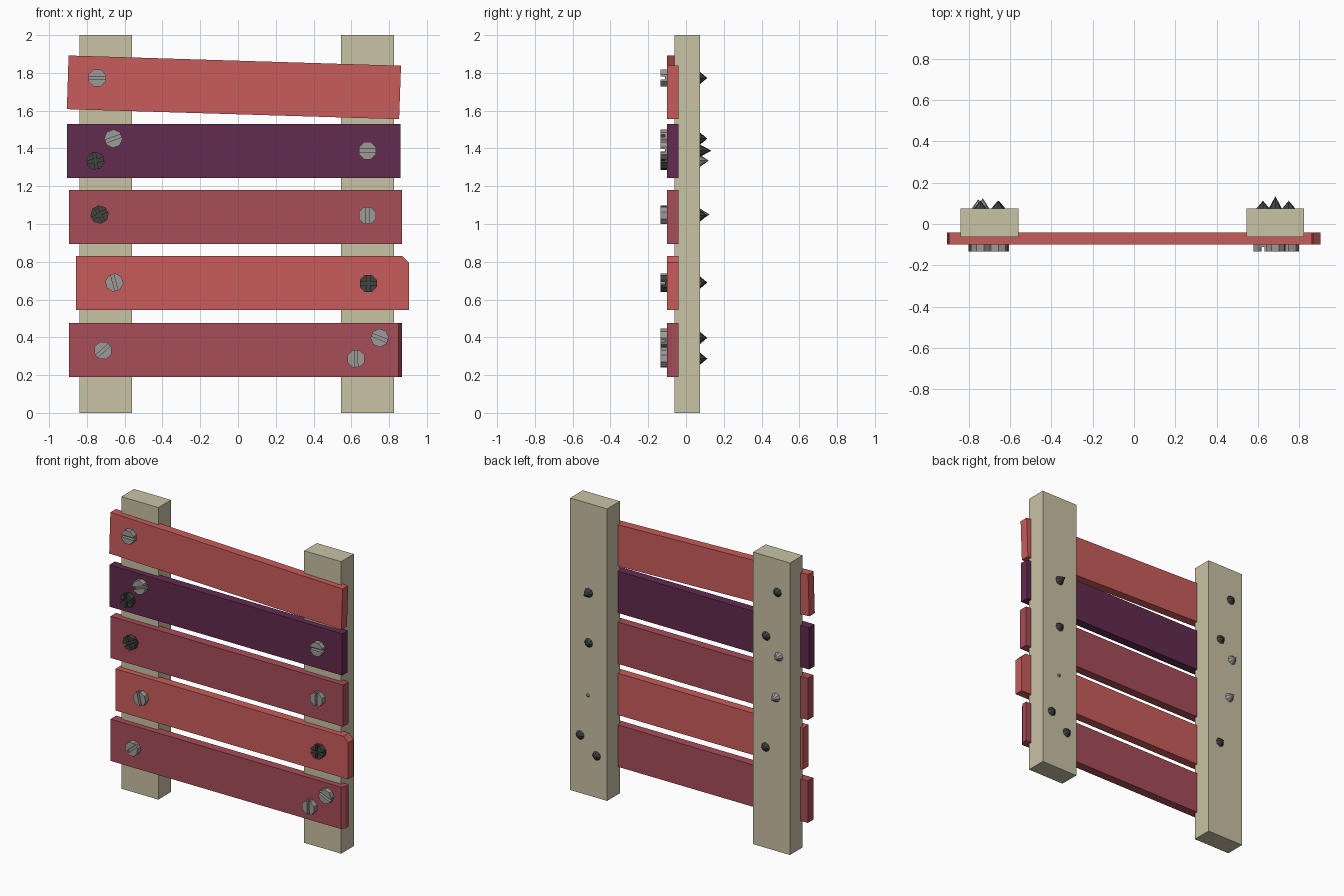
import bpy, bmesh, math
from mathutils import Matrix, Vector

if "Cube" in bpy.data.objects:
    bpy.data.objects.remove(bpy.data.objects["Cube"])


def material(name, rgb):
    m = bpy.data.materials.new(name)
    m.diffuse_color = (*rgb, 1)
    m.use_nodes = True
    m.node_tree.nodes["Principled BSDF"].inputs["Base Color"].default_value = m.diffuse_color
    return m


TAN = material("tan_wood", (0.584, 0.54, 0.376))
RED = material("red_paint", (0.584, 0.107, 0.104))
CRIMSON = material("crimson_paint", (0.392, 0.074, 0.098))
PURPLE = material("purple_paint", (0.124, 0.024, 0.078))
STEEL = material("steel", (0.34, 0.33, 0.32))
DARK = material("dark_iron", (0.055, 0.055, 0.05))


def finish(bm, name, mat):
    bmesh.ops.recalc_face_normals(bm, faces=bm.faces)
    me = bpy.data.meshes.new(name)
    bm.to_mesh(me)
    bm.free()
    me.materials.append(mat)
    ob = bpy.data.objects.new(name, me)
    bpy.context.collection.objects.link(ob)
    return ob


def prism(name, mat, pts, lo, hi, axis="Y"):
    """Extrude an xz outline along y, or an xy outline along z."""
    bm = bmesh.new()
    to3d = (lambda a, b: (a, lo, b)) if axis == "Y" else (lambda a, b: (a, b, lo))
    face = bm.faces.new([bm.verts.new(to3d(*p)) for p in pts])
    new = bmesh.ops.extrude_face_region(bm, geom=[face])["geom"]
    move = (0, hi - lo, 0) if axis == "Y" else (0, 0, hi - lo)
    bmesh.ops.translate(bm, vec=move, verts=[v for v in new if isinstance(v, bmesh.types.BMVert)])
    return finish(bm, name, mat)


def rect(x0, x1, z0, z1):
    return [(x0, z0), (x1, z0), (x1, z1), (x0, z1)]


# Upright posts
prism("left_post", TAN, rect(-0.84, -0.56, 0, 2), -0.062, 0.075)
prism("right_post", TAN, rect(0.545, 0.825, 0, 2), -0.062, 0.075)

# Cross boards, bottom to top
F, B = -0.1, -0.04
prism("bottom_board", CRIMSON,
      [(-0.895, F), (0.85, F), (0.867, F + 0.025), (0.867, B), (-0.895, B)], 0.19, 0.477, "Z")
prism("second_board", RED,
      [(-0.858, 0.545), (0.905, 0.545), (0.905, 0.795), (0.87, 0.831), (-0.858, 0.831)], F, B)
prism("middle_board", CRIMSON, rect(-0.895, 0.867, 0.895, 1.181), F, B)
prism("fourth_board", PURPLE, rect(-0.905, 0.859, 1.244, 1.53), F, B)
prism("crooked_top_board", RED,
      [(-0.906, 1.608), (0.853, 1.555), (0.863, 1.838), (-0.897, 1.892)], F, B)


def screw(x, z, angle, cross=False, tip=0.113, tip_r=0.033):
    # Octagonal head: thin base plus raised pieces separated by slots
    turn = Matrix.Rotation(math.radians(22.5), 4, "Z")
    bm = bmesh.new()

    def disc(target, z0, z1):
        bmesh.ops.create_cone(target, cap_ends=True, segments=8, radius1=0.049, radius2=0.049,
                              depth=z1 - z0, matrix=Matrix.Translation((0, 0, (z0 + z1) / 2)) @ turn)

    disc(bm, 0.085, 0.111)
    sides = [[(0, s)] for s in (-1, 1)]
    if cross:
        sides = [[(0, s), (t, 0)] for s in (-1, 1) for t in (-1, 1)]
    for planes in sides:
        piece = bmesh.new()
        disc(piece, 0.105, 0.134)
        for p in planes:
            n = Vector((*p, 0))
            bmesh.ops.bisect_plane(piece, geom=piece.verts[:] + piece.edges[:] + piece.faces[:],
                                   plane_co=n * 0.008, plane_no=n, clear_inner=True)
            bmesh.ops.holes_fill(piece, edges=[e for e in piece.edges if e.is_boundary])
        tmp = bpy.data.meshes.new("piece")
        piece.to_mesh(tmp)
        piece.free()
        bm.from_mesh(tmp)
        bpy.data.meshes.remove(tmp)
    bm.transform(Matrix.Translation((x, 0, z)) @ Matrix.Rotation(math.pi / 2, 4, "X")
                 @ Matrix.Rotation(math.radians(angle), 4, "Z"))
    finish(bm, "screw_head", DARK if cross else STEEL)

    # Point poking out of the back of the post
    if tip:
        bm = bmesh.new()
        bmesh.ops.create_cone(bm, cap_ends=True, segments=8, radius1=tip_r, radius2=0, depth=tip - 0.073)
        bm.transform(Matrix.Translation((x, (tip + 0.073) / 2, z)) @ Matrix.Rotation(-math.pi / 2, 4, "X"))
        finish(bm, "screw_point", STEEL if cross else DARK)


# Screws: x, z, slot angle
screw(-0.745, 1.773, 0)
screw(-0.66, 1.452, 20)
screw(-0.755, 1.335, 10, True, 0.12)
screw(0.685, 1.388, 0, tip=0.134)
screw(-0.733, 1.05, 30, True, 0.125)
screw(0.685, 1.045, 90)
screw(-0.655, 0.69, 105)
screw(0.69, 0.685, 0, True, 0.09, 0.014)
screw(-0.715, 0.33, 42, tip=None)
screw(0.75, 0.397, -22)
screw(0.625, 0.287, 92)
